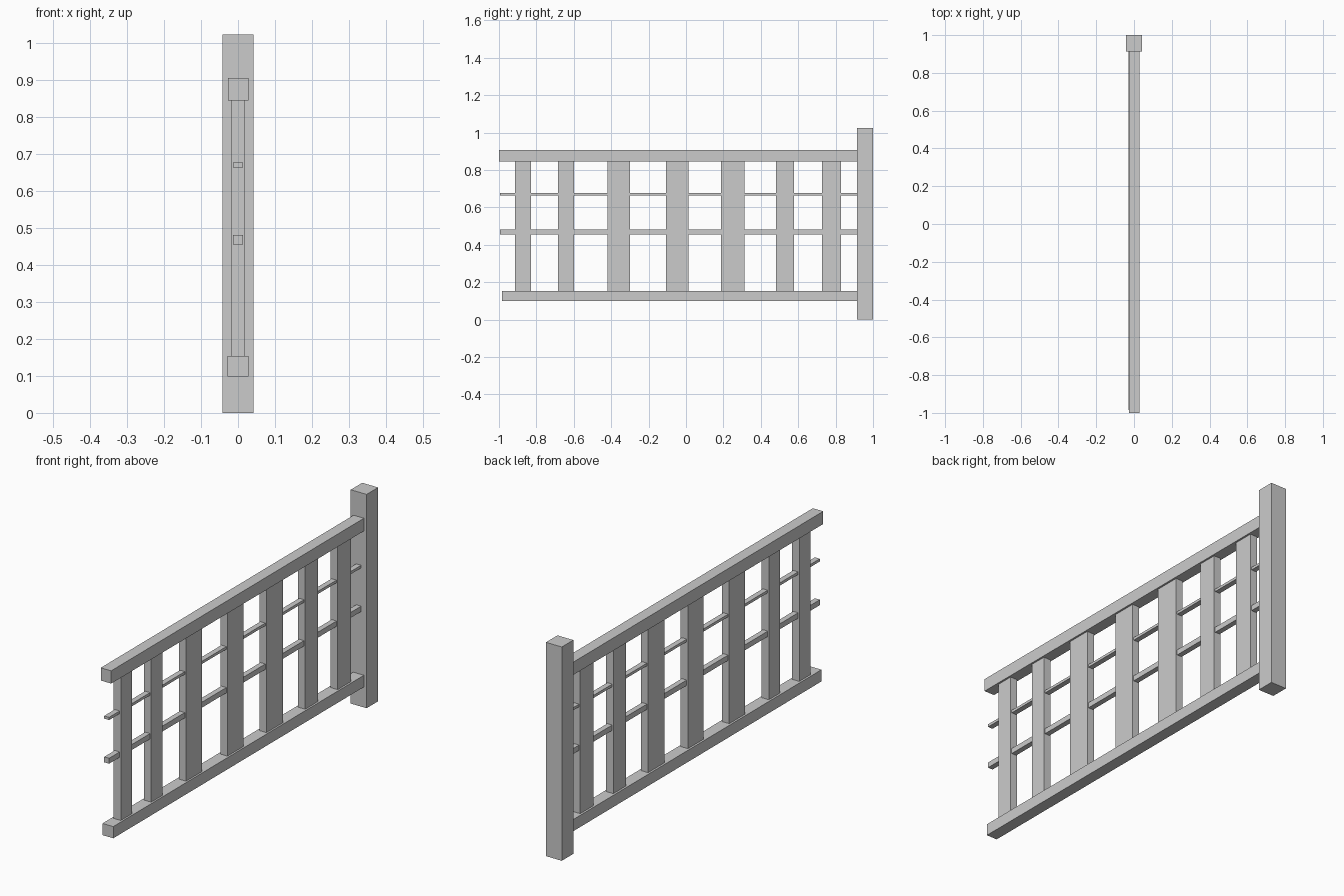
import bpy
import bmesh
from mathutils import Vector

if "Cube" in bpy.data.objects:
    bpy.data.objects.remove(bpy.data.objects["Cube"])


def box(name, x, y, z):
    """Box spanning the given (min, max) ranges."""
    lo, hi = Vector((x[0], y[0], z[0])), Vector((x[1], y[1], z[1]))
    bm = bmesh.new()
    bmesh.ops.create_cube(bm, size=1)
    bmesh.ops.scale(bm, vec=hi - lo, verts=bm.verts)
    mesh = bpy.data.meshes.new(name)
    bm.to_mesh(mesh)
    bm.free()
    obj = bpy.data.objects.new(name, mesh)
    obj.location = (lo + hi) / 2
    bpy.context.collection.objects.link(obj)
    return obj


POST_FACE = 0.913

# End post
box("end_post", (-0.042, 0.042), (POST_FACE, 1.0), (0, 1.024))

# Heavy top and bottom rails
box("top_rail", (-0.027, 0.028), (-1.0, POST_FACE), (0.845, 0.906))
box("bottom_rail", (-0.029, 0.028), (-0.984, POST_FACE), (0.098, 0.154))

# Thin middle rails running through the balusters
box("upper_slat", (-0.013, 0.013), (-0.994, POST_FACE), (0.664, 0.677))
box("lower_slat", (-0.013, 0.013), (-0.994, POST_FACE), (0.455, 0.481))

# Upright boards of varying width
boards = [(-0.914, -0.83), (-0.684, -0.60), (-0.421, -0.30), (-0.107, 0.013),
          (0.188, 0.314), (0.481, 0.577), (0.727, 0.828)]
for i, span in enumerate(boards, 1):
    box(f"baluster_{i}", (-0.019, 0.019), span, (0.154, 0.845))
